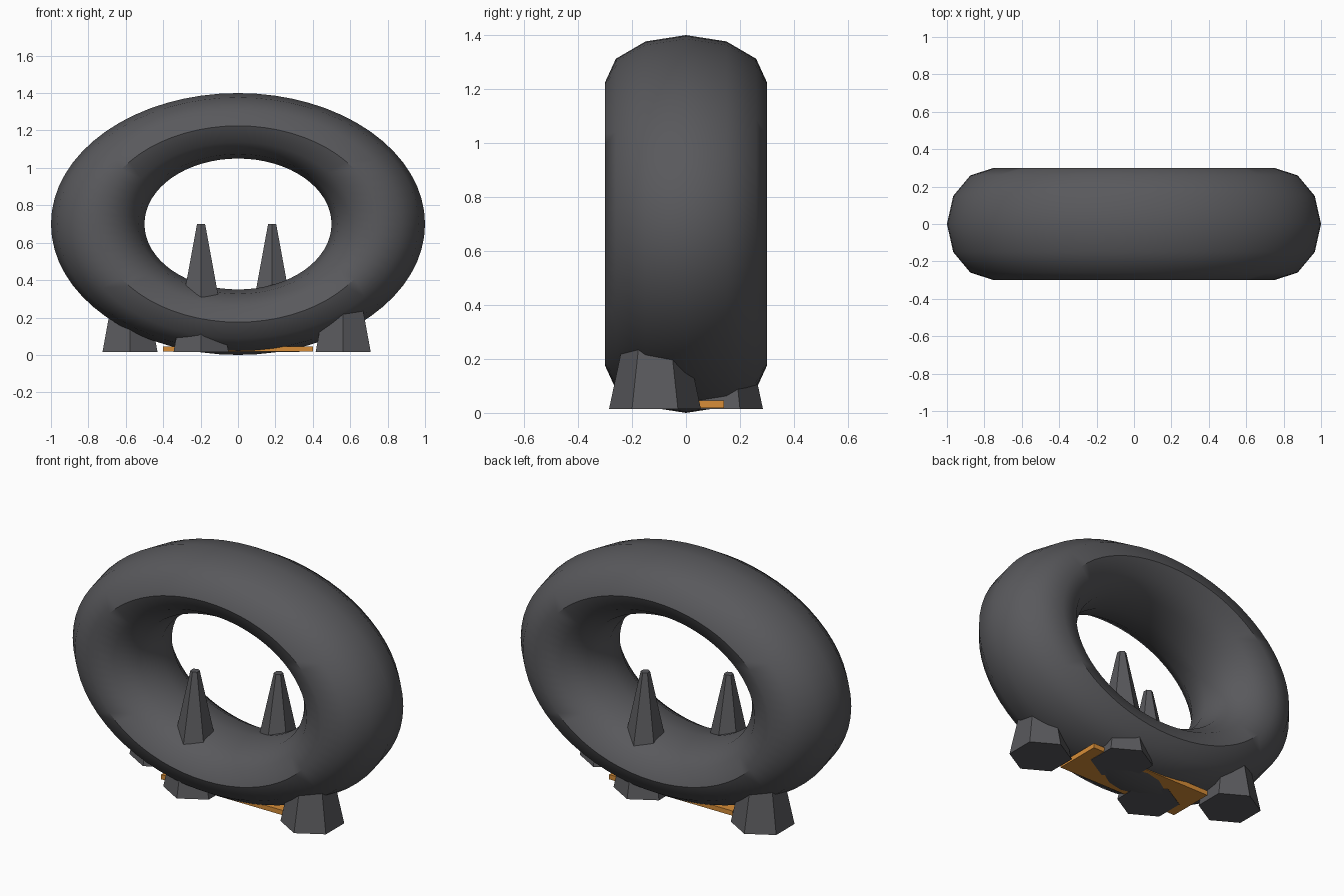
import bpy
import math

cube = bpy.data.objects.get("Cube")
if cube:
    bpy.data.objects.remove(cube, do_unlink=True)


def material(name, rgb):
    mat = bpy.data.materials.new(name)
    mat.use_nodes = True
    color = (*rgb, 1.0)
    mat.diffuse_color = color
    mat.node_tree.nodes["Principled BSDF"].inputs["Base Color"].default_value = color
    return mat


def finish(name, mat, scale=(1, 1, 1), angle=30):
    obj = bpy.context.object
    obj.name = name
    obj.scale = scale
    bpy.ops.object.transform_apply(location=False, rotation=True, scale=True)
    obj.data.materials.append(mat)
    bpy.ops.object.shade_smooth_by_angle(angle=math.radians(angle))
    return obj


charcoal = material("charcoal", (0.10, 0.10, 0.108))
orange = material("orange", (0.68, 0.27, 0.04))

# Upright oval ring, flattened in height
bpy.ops.mesh.primitive_torus_add(
    major_radius=0.75, minor_radius=0.25, major_segments=64, minor_segments=12,
    location=(0, 0, 0.7), rotation=(math.pi / 2, 0, 0))
ring = bpy.context.object
bpy.ops.object.transform_apply(location=False, rotation=True, scale=False)
finish("ring_body", charcoal, (1, 1.2, 0.7), 40)

# Tapered hexagonal legs in a zigzag; the inner two pierce the ring
LEG_BOTTOM, LEG_TOP = 0.015, 0.70
for i in range(4):
    x = -0.5775 + 0.38 * i
    y = 0.115 if i % 2 == 0 else -0.115
    bpy.ops.mesh.primitive_cone_add(
        vertices=6, radius1=0.17, radius2=0.025, depth=LEG_TOP - LEG_BOTTOM,
        location=(x, y, (LEG_TOP + LEG_BOTTOM) / 2))
    finish(f"leg_{i + 1}", charcoal)

# Thin plate under the ring
bpy.ops.mesh.primitive_cube_add(size=1, location=(0, 0, 0.032))
finish("base_plate", orange, (0.8, 0.28, 0.028))
